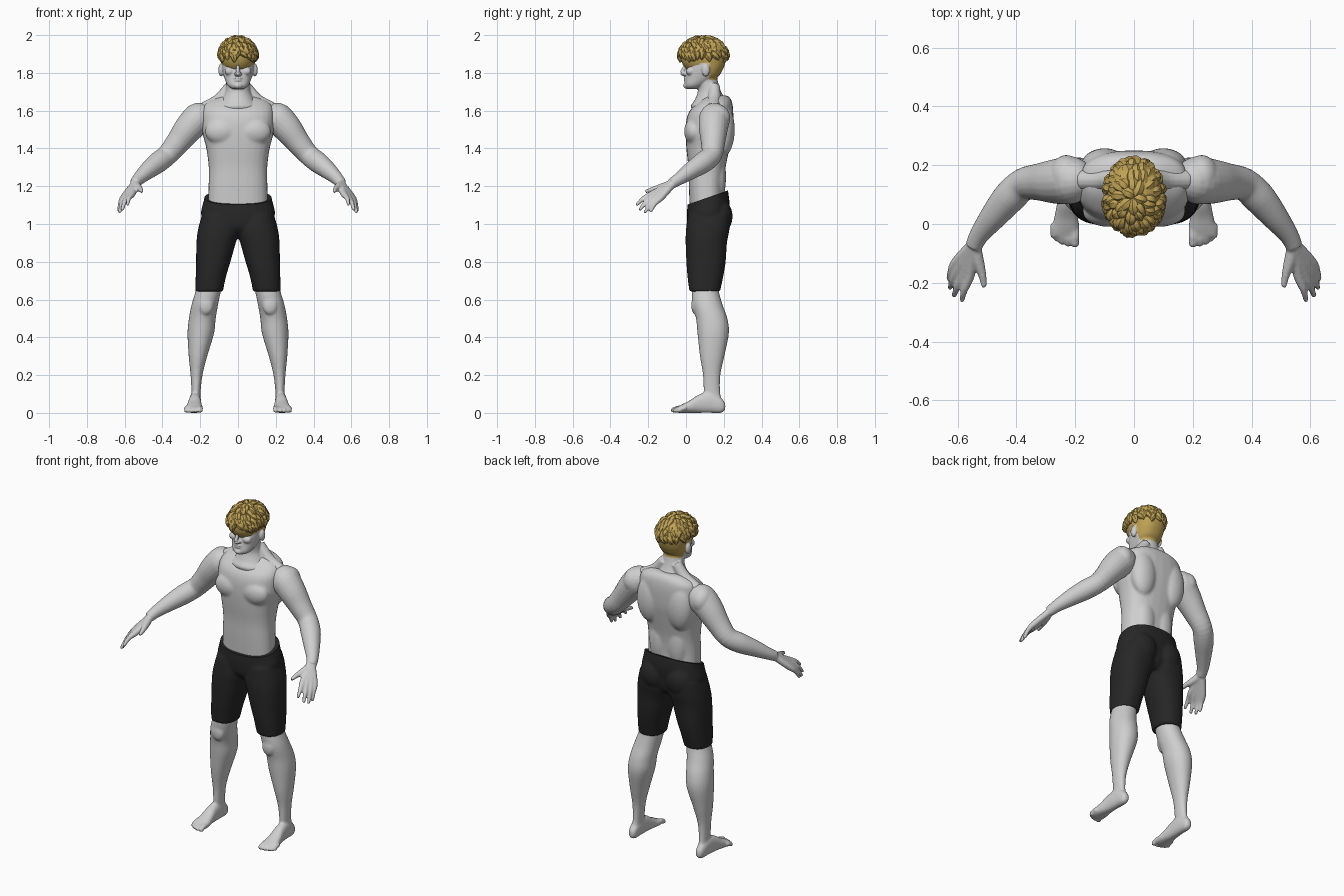
import bpy
import bmesh
import math
import random
from mathutils import Matrix, Vector

random.seed(4)
default = bpy.data.objects.get("Cube")
if default:
    bpy.data.objects.remove(default)


def material(name, color):
    mat = bpy.data.materials.new(name)
    mat.use_nodes = True
    mat.diffuse_color = (*color, 1)
    mat.node_tree.nodes["Principled BSDF"].inputs["Base Color"].default_value = (*color, 1)
    return mat


SKIN = material("pale grey", (.62, .62, .62))
CLOTH = material("charcoal black", (.02, .02, .02))
GOLD = material("golden blond", (.52, .36, .09))


# ---------- shape helpers ----------
def smooth_rows(rows, steps=4):
    """Catmull-Rom interpolation of rows of numbers."""
    out = []
    last = len(rows) - 1
    for i in range(last):
        p, a, b, q = rows[max(i - 1, 0)], rows[i], rows[i + 1], rows[min(i + 2, last)]
        for k in range(steps):
            t = k / steps
            out.append([v + .5 * t * (w - u + t * (2 * u - 5 * v + 4 * w - x + t * (3 * (v - w) + x - u)))
                        for u, v, w, x in zip(p, a, b, q)])
    return out + [list(rows[-1])]


def skin_rings(bm, rings):
    """Join rings of points into a closed tube."""
    loops = [[bm.verts.new(p) for p in ring] for ring in rings]
    count = len(loops[0])
    for low, high in zip(loops, loops[1:]):
        for i in range(count):
            j = (i + 1) % count
            bm.faces.new((low[i], low[j], high[j], high[i]))
    bm.faces.new(loops[0][::-1])
    bm.faces.new(loops[-1])


def loft(bm, rows, axis="z", power=2.3, sides=28):
    """Rounded sections given as (station, min a, max a, min b, max b)."""
    rings = []
    for t, a_min, a_max, b_min, b_max in smooth_rows(rows):
        ring = []
        for i in range(sides):
            angle = math.tau * i / sides
            c, s = math.cos(angle), math.sin(angle)
            a = (a_min + a_max + (a_max - a_min) * math.copysign(abs(c) ** (2 / power), c)) / 2
            b = (b_min + b_max + (b_max - b_min) * math.copysign(abs(s) ** (2 / power), s)) / 2
            ring.append((a, b, t) if axis == "z" else (a, t, b))
        rings.append(ring)
    skin_rings(bm, rings)


def body_loft(bm, rows, **options):
    """Symmetric sections given as (z, half width, front, back)."""
    loft(bm, [(z, -w, w, front, back) for z, w, front, back in rows], **options)


def tube(bm, rows, sides=12, steps=4):
    """Round tube through (x, y, z, radius)."""
    rows = smooth_rows(rows, steps)
    rings = []
    for i, row in enumerate(rows):
        before, after = rows[max(i - 1, 0)], rows[min(i + 1, len(rows) - 1)]
        turn = (Vector(after[:3]) - Vector(before[:3])).to_track_quat("Z", "Y")
        rings.append([Vector(row[:3]) + turn @ Vector((math.cos(a), math.sin(a), 0)) * row[3]
                      for a in (math.tau * k / sides for k in range(sides))])
    skin_rings(bm, rings)


def ball(bm, center, radii):
    place = Matrix.Translation(center) @ Matrix.Diagonal((*radii, 1))
    bmesh.ops.create_uvsphere(bm, u_segments=24, v_segments=14, radius=1, matrix=place)


def mirror(bm):
    """Add the mirrored copy of everything built so far."""
    copied = bmesh.ops.duplicate(bm, geom=bm.verts[:] + bm.edges[:] + bm.faces[:])["geom"]
    for item in copied:
        if isinstance(item, bmesh.types.BMVert):
            item.co.x *= -1
    bmesh.ops.reverse_faces(bm, faces=[f for f in copied if isinstance(f, bmesh.types.BMFace)])


def finish(bm, name, mat, voxel=None, relax=4):
    """Make the object; a voxel size fuses its parts into one smooth skin."""
    bmesh.ops.recalc_face_normals(bm, faces=bm.faces[:])
    mesh = bpy.data.meshes.new(name)
    bm.to_mesh(mesh)
    bm.free()
    obj = bpy.data.objects.new(name, mesh)
    bpy.context.collection.objects.link(obj)
    if voxel:
        fuse = obj.modifiers.new("fuse", "REMESH")
        fuse.mode = "VOXEL"
        fuse.voxel_size = voxel
        soften = obj.modifiers.new("soften", "SMOOTH")
        soften.iterations = relax
        graph = bpy.context.evaluated_depsgraph_get()
        obj.data = bpy.data.meshes.new_from_object(obj.evaluated_get(graph))
        obj.modifiers.clear()
    obj.data.materials.clear()
    obj.data.materials.append(mat)
    obj.data.shade_smooth()
    return obj


def mirrored_copy(obj, name):
    mesh = obj.data.copy()
    mesh.transform(Matrix.Scale(-1, 4, (1, 0, 0)))
    mesh.flip_normals()
    bpy.context.collection.objects.link(bpy.data.objects.new(name, mesh))


# ---------- vest: chest and back muscles over the trunk ----------
bm = bmesh.new()
ball(bm, (.085, .04, 1.49), (.09, .05, .07))
ball(bm, (.1, .2, 1.5), (.08, .058, .14))
ball(bm, (.06, .17, 1.25), (.06, .042, .14))
mirror(bm)
body_loft(bm, [(1.08, .16, .02, .2), (1.2, .156, .015, .2), (1.3, .155, .012, .21), (1.4, .168, .002, .23),
               (1.48, .188, -.002, .245), (1.55, .192, .002, .25), (1.6, .19, .02, .25),
               (1.64, .172, .06, .245), (1.665, .13, .09, .235), (1.68, .09, .11, .22)], power=2.5)
finish(bm, "vest", SKIN, .008)

# ---------- head, face and neck ----------
bm = bmesh.new()
tube(bm, [(.04, .15, 1.73, .03), (.1, .15, 1.655, .035), (.18, .15, 1.61, .035)])     # shoulder slope
tube(bm, [(.012, .006, 1.866, .01), (.035, .008, 1.872, .012), (.062, .035, 1.866, .01)])  # brow
ball(bm, (.034, .016, 1.845), (.016, .014, .01))                                       # eye
ball(bm, (.045, .024, 1.808), (.026, .024, .022))                                      # cheek
ball(bm, (.011, -.006, 1.796), (.01, .013, .009))                                      # nostril
ball(bm, (.09, .105, 1.815), (.014, .021, .034))                                       # ear
mirror(bm)
tube(bm, [(0, .008, 1.87, .01), (0, -.01, 1.825, .01), (0, -.023, 1.798, .011), (0, 0, 1.79, .008)])  # nose
ball(bm, (0, .001, 1.773), (.024, .013, .006))                                         # upper lip
ball(bm, (0, .001, 1.76), (.021, .013, .006))                                          # lower lip
ball(bm, (0, .006, 1.733), (.025, .021, .018))                                         # chin
body_loft(bm, [(1.715, .032, .005, .07), (1.735, .056, -.006, .1), (1.78, .075, 0, .17), (1.82, .084, .004, .196),
               (1.845, .087, .007, .206), (1.875, .091, -.006, .213), (1.92, .092, 0, .213),
               (1.96, .075, .03, .19), (1.98, .04, .07, .15)])
body_loft(bm, [(1.59, .12, .04, .21), (1.625, .115, .026, .22), (1.655, .09, .045, .21), (1.7, .067, .062, .186),
               (1.75, .062, .06, .17), (1.8, .06, .06, .16)], power=2)
head = finish(bm, "head_and_neck", SKIN, .0045, 3)
head.data.materials.append(GOLD)
for face in head.data.polygons:
    x, y, z = face.center
    hairline = 1.91 if y < .065 else 1.85 if y < .122 else 1.76
    on_ear = abs(x) > .088 and z < 1.85 and y < .13
    face.material_index = int(z > hairline and not on_ear)

# ---------- hair: tapered locks swirling out from the crown ----------
bm = bmesh.new()


def hair_point(polar, turn, lift, radius):
    out = Vector((.094 * math.sin(polar) * math.cos(turn), .122 * math.sin(polar) * math.sin(turn),
                  .1 * math.cos(polar)))
    return (*(Vector((0, .092, 1.882)) + out * (1 + lift)), radius)


for start, count in ((2, 7), (20, 14), (38, 20), (54, 26), (66, 28)):
    for i in range(count):
        polar = math.radians(start + random.uniform(-5, 5))
        turn = math.tau * (i + random.uniform(-.3, .3)) / count
        reach = math.radians(random.uniform(26, 38))
        swirl = random.uniform(-.1, .35)
        shape = ((0, -.06, .008), (.35, -.01, .021), (.7, .02, .017), (1, .06, .002))
        tube(bm, [hair_point(polar + reach * t, turn + swirl * t, lift, radius)
                  for t, lift, radius in shape], sides=7, steps=2)
ball(bm, (0, .092, 1.885), (.093, .12, .098))
# clear the ball below the fringe
bmesh.ops.bisect_plane(bm, geom=bm.verts[:] + bm.edges[:] + bm.faces[:], plane_co=(0, .03, 1.885),
                       plane_no=(0, -.3, -1), clear_outer=False)
hair = finish(bm, "hair", GOLD)
hair.data.set_sharp_from_angle(angle=math.radians(40))

# ---------- arms and hands ----------
bm = bmesh.new()
tube(bm, [(.16, .15, 1.585, .055), (.205, .15, 1.565, .08), (.262, .145, 1.505, .077), (.32, .143, 1.43, .064),
          (.375, .135, 1.365, .056), (.425, .09, 1.325, .056), (.475, .03, 1.285, .047),
          (.525, -.035, 1.24, .034), (.545, -.075, 1.215, .029)], sides=20)
ball(bm, (.23, .16, 1.56), (.06, .075, .075))
WRIST = (.543, -.065, 1.218, .02)
KNUCKLES = [(.558, -.17, 1.163), (.577, -.165, 1.152), (.594, -.15, 1.145), (.605, -.13, 1.142)]
TIPS = [(.585, -.258, 1.105), (.612, -.242, 1.078), (.626, -.215, 1.065), (.63, -.185, 1.07)]
for knuckle, tip in zip(KNUCKLES, TIPS):
    middle = Vector(knuckle).lerp(Vector(tip), .55) + Vector((.004, -.004, .006))
    tube(bm, [WRIST, (*knuckle, .018), (*middle, .013), (*tip, .009)])
    ball(bm, tip, (.009, .009, .009))
tube(bm, [WRIST, (.532, -.12, 1.197, .021), (.516, -.175, 1.183, .014), (.51, -.215, 1.172, .009)])  # thumb
arm = finish(bm, "left_arm", SKIN, .006, 2)
mirrored_copy(arm, "right_arm")

# ---------- legs and feet ----------
bm = bmesh.new()
loft(bm, [(.04, .2, .25, .1, .2), (.1, .199, .246, .094, .182), (.2, .188, .251, .09, .182), (.3, .163, .261, .074, .203),
          (.42, .127, .267, .061, .227), (.5, .118, .26, .053, .219), (.58, .104, .244, .034, .191),
          (.66, .088, .22, .03, .172), (.74, .08, .205, .03, .18)], power=2.1)
loft(bm, [(-.045, .19, .284, 0, .032), (-.02, .186, .281, 0, .046), (.02, .19, .272, 0, .066), (.07, .195, .262, 0, .098),
          (.13, .196, .256, 0, .11), (.185, .2, .25, 0, .08), (.208, .21, .238, .015, .05)], axis="y")
for x, tip, size in ((.2, -.068, .015), (.225, -.069, .011), (.245, -.063, .011), (.262, -.053, .01), (.277, -.04, .01)):
    tube(bm, [(x, 0, .025, size), (x, tip + .025, .024, size), (x, tip, size, size * .8)])
    ball(bm, (x, tip + .002, size), (size, size, size))
ball(bm, (.17, .05, .57), (.04, .022, .05))     # kneecap
leg = finish(bm, "left_leg", SKIN, .007, 3)
mirrored_copy(leg, "right_leg")

# ---------- shorts ----------
bm = bmesh.new()
loft(bm, [(.642, .08, .226, .018, .18), (.72, .064, .224, .008, .197), (.8, .04, .222, .002, .21),
          (.9, .012, .22, -.002, .217), (.97, -.01, .212, 0, .23), (1.05, .01, .19, .01, .235)])
ball(bm, (.085, .165, 1.04), (.09, .082, .1))
mirror(bm)
body_loft(bm, [(.94, .1, .05, .19), (.98, .17, .012, .215), (1.05, .196, .005, .225), (1.1, .188, .008, .23),
               (1.14, .178, .008, .228), (1.22, .168, .008, .215)])
shorts = finish(bm, "shorts", CLOTH, .008, 3)
# tilted waistline, lower at the front
bm = bmesh.new()
bm.from_mesh(shorts.data)
cut = bmesh.ops.bisect_plane(bm, geom=bm.verts[:] + bm.edges[:] + bm.faces[:], plane_co=(0, 0, 1.1),
                             plane_no=(0, -.35, 1), clear_outer=True)["geom_cut"]
bmesh.ops.holes_fill(bm, edges=[e for e in cut if isinstance(e, bmesh.types.BMEdge)], sides=0)
bm.to_mesh(shorts.data)
bm.free()
shorts.data.set_sharp_from_angle(angle=math.radians(50))
